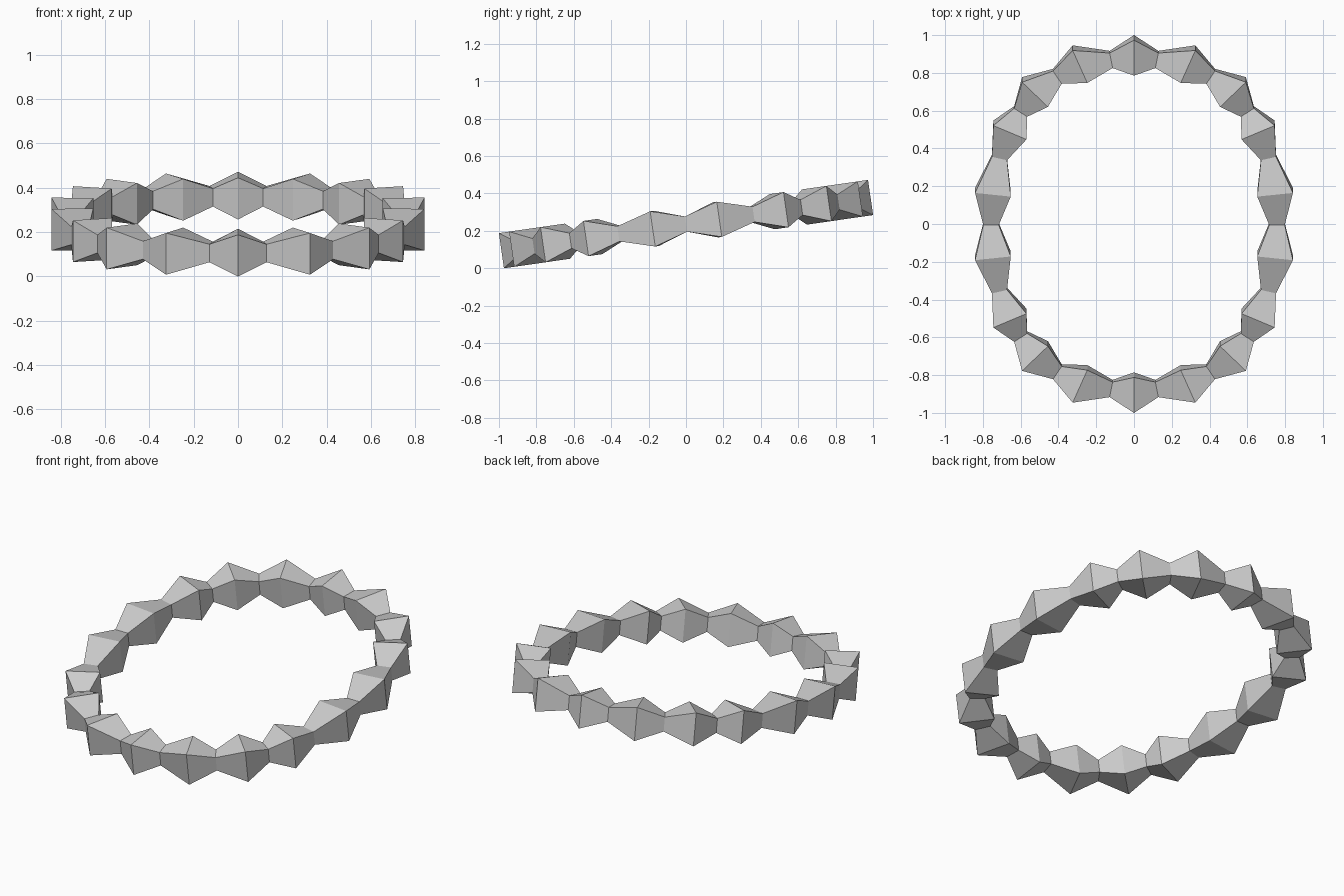
import bpy, bmesh, math
from mathutils import Matrix, Vector

if "Cube" in bpy.data.objects:
    bpy.data.objects.remove(bpy.data.objects["Cube"])

TILT = math.radians(8.2)
CENTRE_Z = 0.236

# One quadrant of the oval centre line: x, y, outward direction in degrees
quadrant = [
    (0.757, 0.0, 0), (0.747, 0.170, 6), (0.712, 0.356, 13),
    (0.657, 0.503, 23), (0.600, 0.602, 33), (0.524, 0.706, 44),
    (0.406, 0.790, 56), (0.286, 0.855, 66), (0.121, 0.880, 79),
    (0.0, 0.902, 90),
]

# Mirror to the complete oval, alternating narrow and wide stations
half = quadrant + [(-x, y, 180 - a) for x, y, a in quadrant[-2::-1]]
oval = half + [(x, -y, -a) for x, y, a in half[-2:0:-1]]

bm = bmesh.new()
rings = []
for i, (x, y, a) in enumerate(oval):
    s = 0.095 if i % 2 else 0.041
    out = Vector((math.cos(math.radians(a)), math.sin(math.radians(a)), 0))
    rings.append([bm.verts.new(Vector((x, y, 0)) + out * s * u + Vector((0, 0, s * v)))
                  for u, v in ((-1, -1), (1, -1), (1, 1), (-1, 1))])

# Skin neighbouring square sections into a closed band
for i, ring in enumerate(rings):
    nxt = rings[(i + 1) % len(rings)]
    for j in range(4):
        k = (j + 1) % 4
        bm.faces.new((ring[j], ring[k], nxt[k], nxt[j]))
bmesh.ops.recalc_face_normals(bm, faces=bm.faces)

# Tilt the band so its back is raised
bm.transform(Matrix.Translation((0, 0, CENTRE_Z)) @ Matrix.Rotation(TILT, 4, 'X'))
mesh = bpy.data.meshes.new("faceted_ring")
bm.to_mesh(mesh)
bm.free()
bpy.context.collection.objects.link(bpy.data.objects.new("faceted_ring", mesh))
